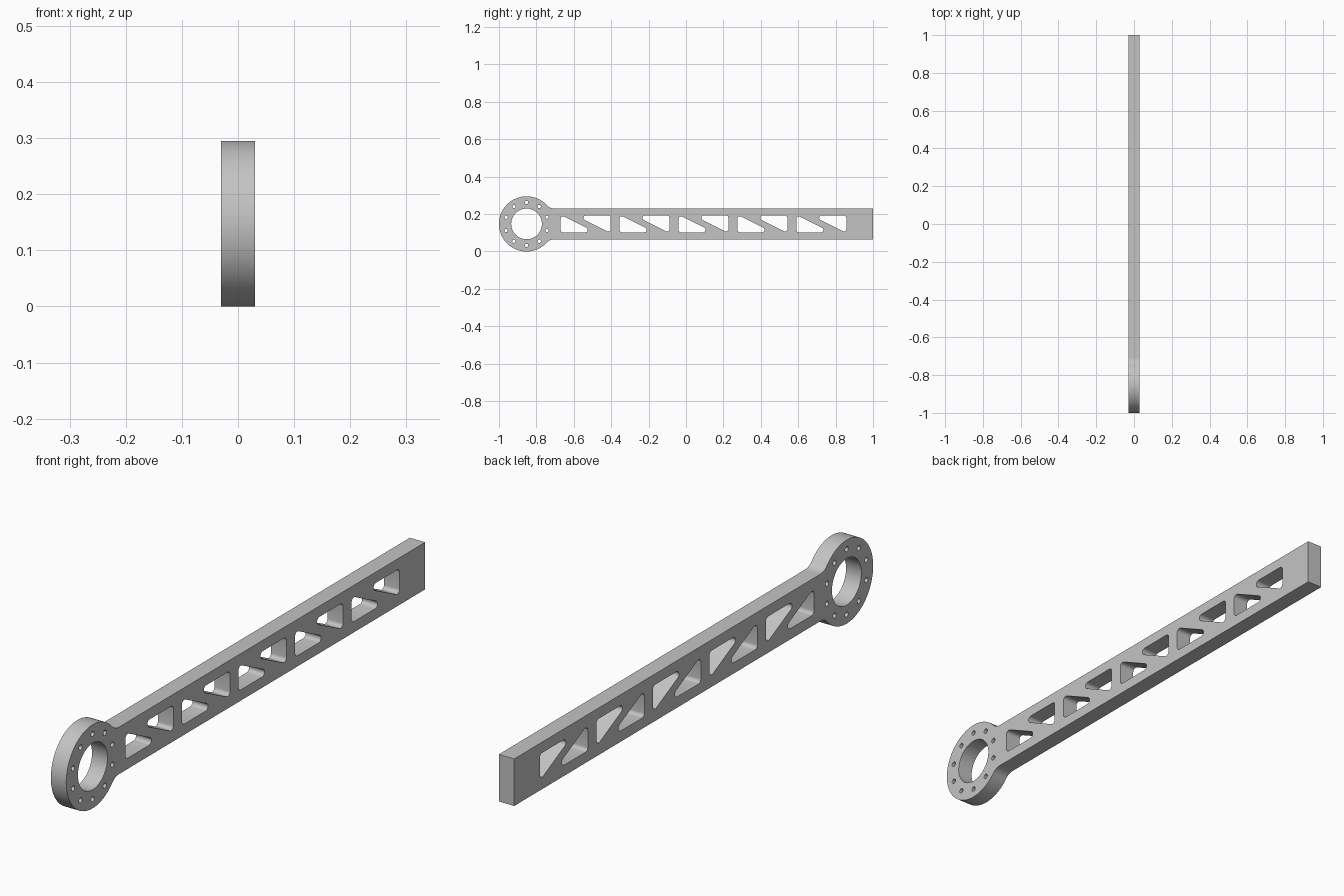
import bpy, bmesh
from math import sin, cos, tan, pi, atan2, sqrt, radians
from mathutils import Matrix, Vector

cube = bpy.data.objects.get("Cube")
if cube:
    bpy.data.objects.remove(cube)

HALF_THICK = 0.03
MID = 0.1475                      # height of the centre line
RING = Vector((-0.8525, MID))     # ring centre in the (y, z) plane
RING_R, BORE_R = 0.1475, 0.082
BOLT_CIRCLE, BOLT_R, BOLTS = 0.115, 0.009, 10
BAR_HALF, FILLET = 0.083, 0.05
PITCH, BAYS = 0.315, 5


def arc(centre, radius, start, end, steps):
    return [Vector((centre[0] + radius * cos(a), centre[1] + radius * sin(a)))
            for a in (start + (end - start) * i / steps for i in range(steps + 1))]


def circle(centre, radius, steps):
    return arc(centre, radius, 0, 2 * pi, steps)[:-1]


def rounded(corners, radius, steps=6):
    """Polygon with every corner replaced by a tangent arc."""
    points = []
    for i, p in enumerate(corners):
        a = (corners[i - 1] - p).normalized()
        b = (corners[(i + 1) % len(corners)] - p).normalized()
        half = a.angle(b) / 2
        centre = p + (a + b).normalized() * radius / sin(half)
        t0 = p + a * radius / tan(half) - centre
        t1 = p + b * radius / tan(half) - centre
        start = atan2(t0.y, t0.x)
        sweep = (atan2(t1.y, t1.x) - start + pi) % (2 * pi) - pi
        points += arc(centre, radius, start, start + sweep, steps)
    return points


# Outline: ring, concave fillets and straight bar
rise = BAR_HALF + FILLET
run = sqrt((RING_R + FILLET) ** 2 - rise ** 2)
meet = atan2(rise, run)
upper = RING + Vector((run, rise))
lower = RING + Vector((run, -rise))
outline = arc(RING, RING_R, meet, 2 * pi - meet, 72)
outline += arc(lower, FILLET, pi - meet, pi / 2, 10)[1:]
outline += [Vector((1, MID - BAR_HALF)), Vector((1, MID + BAR_HALF))]
outline += arc(upper, FILLET, -pi / 2, -pi + meet, 10)[:-1]

# Bore, bolt holes and pairs of triangular truss pockets
loops = [outline, circle(RING, BORE_R, 64)]
for i in range(BOLTS):
    a = radians(90) + 2 * pi * i / BOLTS
    loops.append(circle(RING + BOLT_CIRCLE * Vector((cos(a), sin(a))), BOLT_R, 16))

corner = Vector((-0.1335, -0.045))
triangle = rounded([corner, corner + Vector((0.187, 0)), corner + Vector((0, 0.0935))], 0.013)
for i in range(BAYS):
    centre = Vector((-0.5365 + PITCH * i, MID))
    loops += [[centre + p for p in triangle], [centre - p for p in triangle]]

# Fill the profile and give it thickness
curve = bpy.data.curves.new("arm_profile", "CURVE")
curve.dimensions = "2D"
curve.fill_mode = "BOTH"
curve.extrude = HALF_THICK
for loop in loops:
    spline = curve.splines.new("POLY")
    spline.points.add(len(loop) - 1)
    for point, p in zip(spline.points, loop):
        point.co = (p.x, p.y, 0, 1)
    spline.use_cyclic_u = True
arm = bpy.data.objects.new("truss_arm", curve)
bpy.context.collection.objects.link(arm)
bpy.ops.object.select_all(action="DESELECT")
arm.select_set(True)
bpy.context.view_layer.objects.active = arm
bpy.ops.object.convert(target="MESH")
arm = bpy.context.object
arm.name = "truss_arm"

# Stand the profile upright along y, and weld it
mesh = arm.data
bm = bmesh.new()
bm.from_mesh(mesh)
bm.transform(Matrix(((0, 0, 1, 0), (1, 0, 0, 0), (0, 1, 0, 0), (0, 0, 0, 1))))
bmesh.ops.remove_doubles(bm, verts=bm.verts, dist=0.0001)
bmesh.ops.recalc_face_normals(bm, faces=bm.faces)
bm.to_mesh(mesh)
bm.free()

grey = bpy.data.materials.new("plain_grey")
grey.use_nodes = True
colour = (0.55, 0.55, 0.55, 1)
grey.diffuse_color = colour
grey.node_tree.nodes["Principled BSDF"].inputs["Base Color"].default_value = colour
mesh.materials.clear()
mesh.materials.append(grey)
bpy.ops.object.shade_smooth_by_angle(angle=radians(30))
